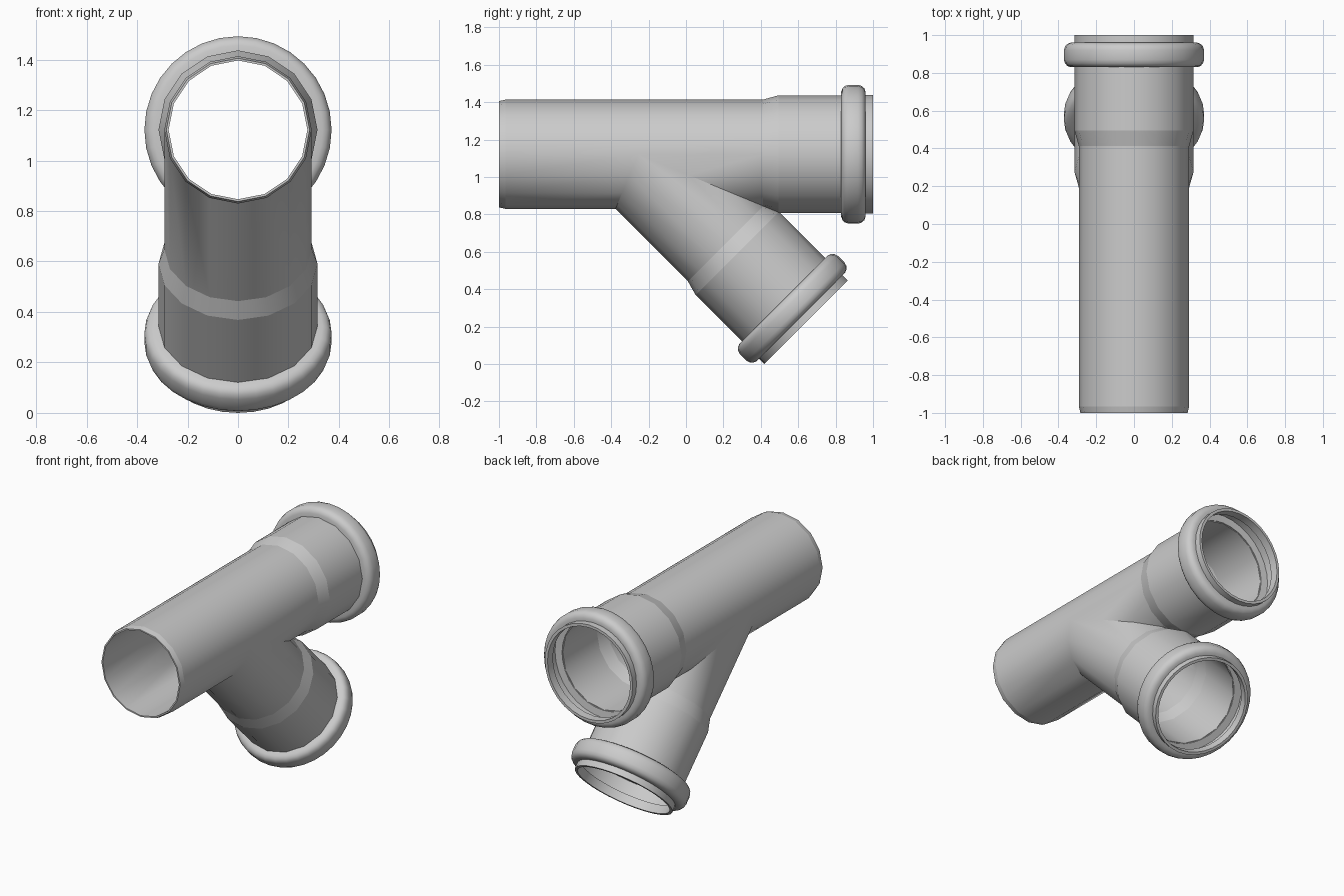
import bpy, bmesh, math
from mathutils import Matrix, Vector

if "Cube" in bpy.data.objects:
    bpy.data.objects.remove(bpy.data.objects["Cube"])

ORIGIN = Vector((0, -0.256, 1.13))          # where the two pipe axes meet
TILT = Matrix.Rotation(math.radians(-45), 4, 'X')
# the equal pipes meet in two perpendicular planes through ORIGIN
A = Vector((0, math.cos(math.radians(22.5)), -math.sin(math.radians(22.5))))
B = Vector((0, -math.sin(math.radians(22.5)), -math.cos(math.radians(22.5))))


def lathe(bm, profile, n, matrix):
    """Spin a closed (distance along y, radius) profile around the y axis."""
    rings = []
    for i in range(n):
        a = 2 * math.pi * i / n
        rings.append([bm.verts.new(matrix @ Vector((r * math.cos(a), t, r * math.sin(a))))
                      for t, r in profile])
    for i in range(n):
        p, q = rings[i], rings[(i + 1) % n]
        for j in range(len(profile)):
            k = (j + 1) % len(profile)
            bm.faces.new((p[j], p[k], q[k], q[j]))


def pipe_profile(start, end):
    s = end - 0.155
    return [(start, 0.284), (start + 0.035, 0.292), (0.668, 0.292), (0.75, 0.315),
            (s, 0.315), (s, 0.297), (0.75, 0.297), (0.668, 0.275), (start, 0.275)]


def clipped(profile, matrix, cuts):
    """Pipe piece keeping only the positive side of each cutting plane."""
    bm = bmesh.new()
    lathe(bm, profile, 16, matrix)
    for normal in cuts:
        bmesh.ops.bisect_plane(bm, geom=bm.verts[:] + bm.edges[:] + bm.faces[:], dist=1e-5,
                               plane_co=(0, 0, 0), plane_no=normal, clear_inner=True)
    me = bpy.data.meshes.new("piece")
    bm.to_mesh(me)
    bm.free()
    return me


def finish(bm, name):
    bmesh.ops.remove_doubles(bm, verts=bm.verts[:], dist=1e-4)
    bmesh.ops.recalc_face_normals(bm, faces=bm.faces[:])
    for f in bm.faces:
        f.smooth = True
    me = bpy.data.meshes.new(name)
    ob = bpy.data.objects.new(name, me)
    bpy.context.collection.objects.link(ob)
    ob.location = ORIGIN
    return ob, me


MAIN_END, BRANCH_END = 1.256, 1.27
straight = Matrix.Identity(4)

# pipe body: straight run in two pieces plus the angled branch, welded at the seams
body = bmesh.new()
main = pipe_profile(-0.744, MAIN_END)
for me in (clipped(main, straight, [-A]),
           clipped(main, straight, [A, -B]),
           clipped(pipe_profile(-0.5, BRANCH_END), TILT, [A, B])):
    body.from_mesh(me)
    bpy.data.meshes.remove(me)
ob, me = finish(body, "pipe_body")
for e in body.edges:                        # crisp step bands and rims
    if len(e.link_faces) == 2:
        ang = math.degrees(e.calc_face_angle(0))
        e.smooth = not (ang > 30 or 10 < ang < 20)
body.to_mesh(me)
body.free()

# socket collars: hollow rounded seal ring with a short lip
for name, end, matrix in (("main_collar", MAIN_END, straight),
                          ("branch_collar", BRANCH_END, TILT)):
    prof = [(-0.17, 0.298), (-0.17, 0.335), (-0.163, 0.353), (-0.15, 0.365), (-0.13, 0.371),
            (-0.08, 0.371), (-0.06, 0.365), (-0.047, 0.353), (-0.04, 0.335), (-0.04, 0.316),
            (0, 0.316), (0, 0.298), (-0.055, 0.298), (-0.06, 0.345), (-0.145, 0.345),
            (-0.15, 0.298)]
    bm = bmesh.new()
    lathe(bm, [(end + t, r) for t, r in prof], 32, matrix)
    ob, me = finish(bm, name)
    bm.to_mesh(me)
    bm.free()
    bpy.ops.object.select_all(action='DESELECT')
    ob.select_set(True)
    bpy.context.view_layer.objects.active = ob
    bpy.ops.object.shade_smooth_by_angle(angle=math.radians(35))

# rest the model on the floor
low = min(v.co.z + ORIGIN.z for o in bpy.context.collection.objects for v in o.data.vertices)
for o in bpy.context.collection.objects:
    o.location.z -= low
